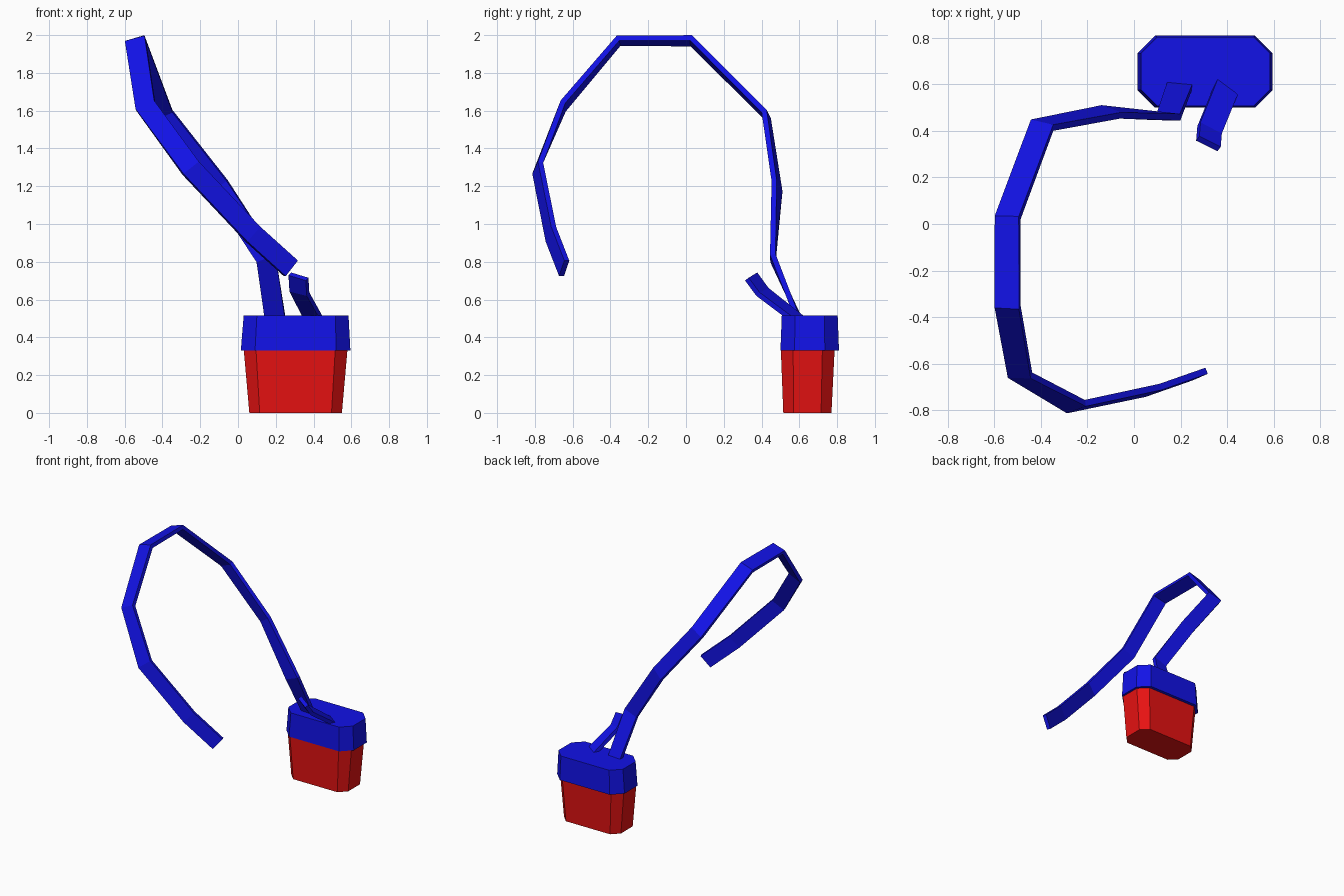
import bpy
import bmesh
from mathutils import Vector

if "Cube" in bpy.data.objects:
    bpy.data.objects.remove(bpy.data.objects["Cube"], do_unlink=True)


def make_material(name, colour):
    mat = bpy.data.materials.new(name)
    mat.use_nodes = True
    mat.diffuse_color = colour
    mat.node_tree.nodes["Principled BSDF"].inputs["Base Color"].default_value = colour
    return mat


blue = make_material("blue", (0.006, 0.006, 0.8, 1))
red = make_material("red", (0.8, 0.006, 0.006, 1))


def loft(name, rings, material):
    """Join a list of equal-sized rings into one closed, flat-shaded solid."""
    bm = bmesh.new()
    loops = [[bm.verts.new(co) for co in ring] for ring in rings]
    for low, high in zip(loops, loops[1:]):
        for i in range(len(low)):
            j = (i + 1) % len(low)
            bm.faces.new((low[i], low[j], high[j], high[i]))
    bm.faces.new(loops[0][::-1])
    bm.faces.new(loops[-1])
    bmesh.ops.recalc_face_normals(bm, faces=bm.faces)
    mesh = bpy.data.meshes.new(name)
    bm.to_mesh(mesh)
    bm.free()
    mesh.materials.append(material)
    obj = bpy.data.objects.new(name, mesh)
    bpy.context.collection.objects.link(obj)
    return obj


def octagon(x0, x1, y0, y1, z, cut):
    """Rectangle with its four corners cut off."""
    return [Vector((x, y, z)) for x, y in (
        (x0 + cut, y0), (x1 - cut, y0), (x1, y0 + cut), (x1, y1 - cut),
        (x1 - cut, y1), (x0 + cut, y1), (x0, y1 - cut), (x0, y0 + cut))]


def strap(name, stations, width, thickness):
    """Flat band through (centre, direction across the band) stations."""
    centres = [Vector(centre) for centre, across in stations]
    rings = []
    for i, (centre, across) in enumerate(stations):
        c = centres[i]
        before = (c - centres[i - 1]).normalized() if i > 0 else None
        after = (centres[i + 1] - c).normalized() if i < len(centres) - 1 else None
        tangent = ((before or after) + (after or before)).normalized()
        # keep the cross-section square to the path
        side = Vector(across)
        side = (side - tangent * side.dot(tangent)).normalized()
        mitre = tangent.dot(before or after)
        normal = tangent.cross(side) * (thickness / 2 / mitre)
        side *= width / 2
        rings.append([c - side - normal, c + side - normal,
                      c + side + normal, c - side + normal])
    return loft(name, rings, blue)


# Tapered container body and its overhanging lid
loft("container_body", [octagon(0.06, 0.55, 0.515, 0.77, 0, 0.055),
                        octagon(0.03, 0.58, 0.502, 0.787, 0.34, 0.065)], red)
loft("container_lid", [octagon(0.015, 0.595, 0.5, 0.81, 0.33, 0.075),
                       octagon(0.03, 0.585, 0.507, 0.803, 0.515, 0.07)], blue)

# Long strap arching from its loose end back down to the lid
strap("long_strap", [
    ((0.28, -0.645, 0.765), (0.7, 0.3, 0.75)),
    ((0.08, -0.715, 0.945), (0.7, 0.3, 0.75)),
    ((-0.25, -0.785, 1.295), (0.8, 0.3, 0.65)),
    ((-0.49, -0.65, 1.625), (1, 0, 0.5)),
    ((-0.543, -0.357, 1.97), (1, 0, 0.3)),
    ((-0.543, 0.028, 1.97), (1, 0, 0.3)),
    ((-0.395, 0.425, 1.575), (0.9, -0.2, 0.4)),
    ((-0.1, 0.482, 1.2), (0.9, -0.3, 0.5)),
    ((0.148, 0.46, 0.82), (1, 0, 0.3)),
    ((0.198, 0.6, 0.49), (1, -0.1, 0)),
], 0.108, 0.028)

# Short torn strap stub on the lid
strap("short_strap", [
    ((0.32, 0.345, 0.722), (0.9, -0.5, -0.2)),
    ((0.325, 0.405, 0.64), (0.9, -0.5, -0.2)),
    ((0.405, 0.6, 0.49), (0.8, -0.6, 0)),
], 0.106, 0.028)
